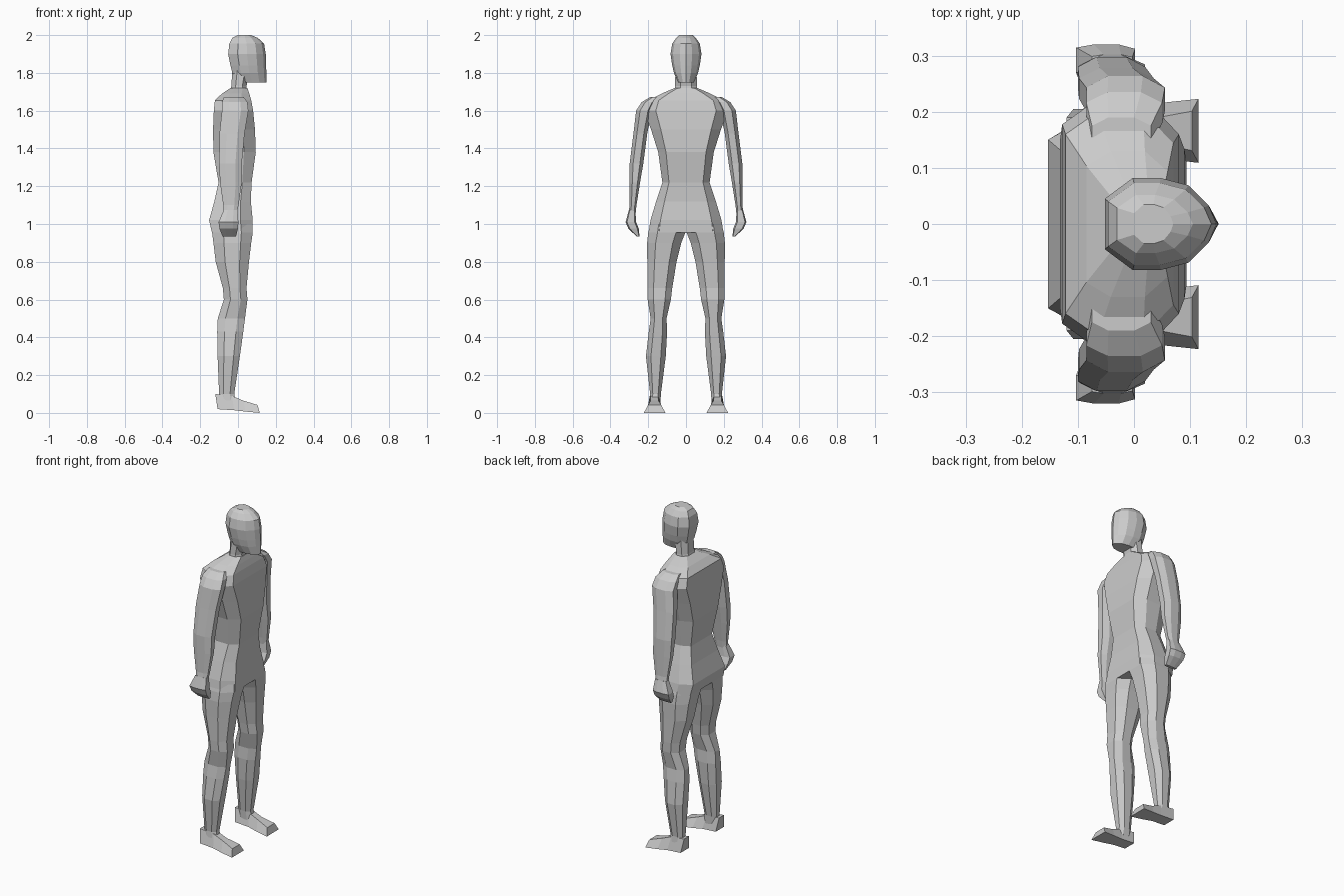
import bpy, bmesh

# Half cross-sections in unit form: u runs back (0) to front (1), v is half width
OCT = [(1, .5), (.72, 1), (.28, 1), (0, .5)]
BOXY = [(1, .72), (.72, 1), (.3, 1), (0, .8)]
HEAD = [(1, 0), (.93, .4), (.75, .84), (.5, 1), (.25, 1), (0, .55)]


def ring_points(shape, ring):
    z, x0, x1, y0, y1 = ring
    mid, half = (y0 + y1) / 2, (y1 - y0) / 2
    full = shape + [(u, -v) for u, v in reversed(shape) if v > 0]
    return [(x0 + u * (x1 - x0), mid + v * half, z) for u, v in full]


def skin(name, loops, mirror=False):
    """Bridge successive point loops, cap both ends."""
    bm = bmesh.new()
    rows = [[bm.verts.new(p) for p in loop] for loop in loops]
    n = len(rows[0])
    for a, b in zip(rows, rows[1:]):
        for i in range(n):
            j = (i + 1) % n
            bm.faces.new((a[i], a[j], b[j], b[i]))
    bm.faces.new(rows[0])
    bm.faces.new(rows[-1])
    bmesh.ops.recalc_face_normals(bm, faces=bm.faces)
    mesh = bpy.data.meshes.new(name)
    bm.to_mesh(mesh)
    bm.free()
    obj = bpy.data.objects.new(name, mesh)
    bpy.context.collection.objects.link(obj)
    if mirror:
        mod = obj.modifiers.new("mirror", 'MIRROR')
        mod.use_axis = (False, True, False)
        mod.use_clip = False
        mod.use_mirror_merge = False
    return obj


def loft(name, shape, rings, mirror=False):
    return skin(name, [ring_points(shape, r) for r in rings], mirror)


# Torso from crotch to base of neck: z, back x, front x, half width
torso = [(.955, -.138, .078, .198), (1.02, -.153, .078, .188),
         (1.12, -.125, .068, .158), (1.22, -.103, .072, .125),
         (1.38, -.13, .094, .147), (1.50, -.132, .09, .185),
         (1.60, -.128, .08, .222), (1.655, -.122, .07, .2),
         (1.69, -.085, .06, .13), (1.72, -.04, .05, .06)]
loft("torso", BOXY, [(z, a, b, -w, w) for z, a, b, w in torso])

# Neck
loft("neck", OCT, [(1.69, -.045, .05, -.064, .064), (1.73, -.035, .045, -.058, .058),
                   (1.82, -.03, .065, -.056, .056)])

# Head with a ridged face
head = [(1.75, .0, .151, .042), (1.80, -.03, .150, .064), (1.84, -.04, .149, .073),
        (1.90, -.052, .147, .082), (1.955, -.046, .138, .073),
        (1.985, -.03, .105, .052), (2.0, .0, .07, .035)]
head_obj = loft("head", HEAD, [(z, a, b, -w, w) for z, a, b, w in head])

# Legs
loft("leg", OCT, [
    (1.0, -.14, .075, .012, .188), (.955, -.137, .078, .003, .2),
    (.90, -.13, .07, .025, .206), (.80, -.118, .058, .05, .205),
    (.66, -.08, .045, .073, .205), (.60, -.075, .05, .08, .203),
    (.50, -.107, .037, .103, .187), (.43, -.11, .028, .1, .197),
    (.30, -.108, .01, .107, .212), (.10, -.1, -.02, .133, .19),
    (.05, -.1, -.01, .135, .195)], mirror=True)


# Feet: wedges running from heel to toe, widening forward
def foot_section(x, base, top, y0, y1, inset):
    return [(x, y0, base), (x, y1, base), (x - .012, y1 - inset, top), (x - .012, y0 + inset, top)]


skin("foot", [foot_section(-.108, .02, .1, .128, .205, .015),
              foot_section(-.02, .014, .09, .128, .207, .02),
              foot_section(.04, .007, .065, .118, .215, .028),
              foot_section(.115, .0, .042, .109, .223, .022)], mirror=True)

# Arms, shoulder to wrist
loft("arm", OCT, [
    (1.672, -.075, .03, .13, .19), (1.645, -.085, .05, .16, .235),
    (1.60, -.085, .055, .18, .264), (1.48, -.098, .035, .205, .278),
    (1.32, -.1, .02, .226, .298), (1.22, -.095, .02, .243, .298),
    (1.10, -.078, .003, .262, .298), (1.06, -.075, -.005, .266, .304)], mirror=True)

# Hands: mitten shapes with the fingers curling inward
hand = [(1.075, -.075, -.003, .268, .302), (1.01, -.103, .002, .264, .320),
        (.975, -.098, .0, .25, .305), (.935, -.082, -.01, .246, .262)]
loft("hand", BOXY, hand, mirror=True)
